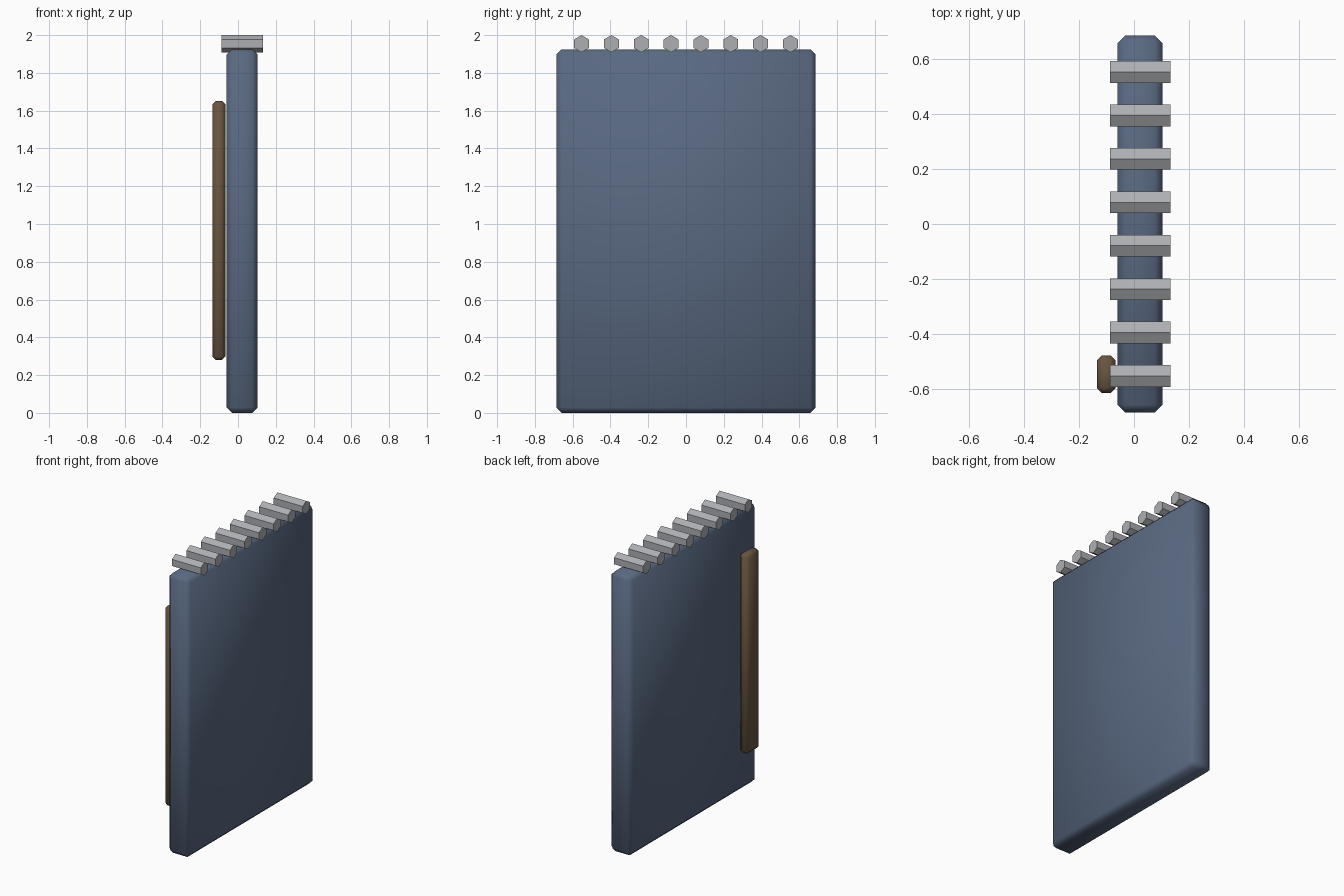
import bpy, math

if "Cube" in bpy.data.objects:
    bpy.data.objects.remove(bpy.data.objects["Cube"])


def material(name, color):
    m = bpy.data.materials.new(name)
    m.diffuse_color = (*color, 1)
    m.use_nodes = True
    m.node_tree.nodes["Principled BSDF"].inputs["Base Color"].default_value = m.diffuse_color
    return m


def chamfered_box(name, lo, hi, bevel, mat):
    size = [b - a for a, b in zip(lo, hi)]
    bpy.ops.mesh.primitive_cube_add(size=1, location=[(a + b) / 2 for a, b in zip(lo, hi)])
    ob = bpy.context.object
    ob.name = name
    ob.scale = size
    bpy.ops.object.transform_apply(location=False, rotation=False, scale=True)
    mod = ob.modifiers.new("chamfer", "BEVEL")
    mod.width = bevel
    mod.segments = 1
    bpy.ops.object.shade_smooth()
    ob.data.materials.append(mat)
    return ob


blue = material("cover_blue", (0.10, 0.14, 0.22))
brown = material("strap_brown", (0.14, 0.09, 0.05))
grey = material("ring_grey", (0.42, 0.43, 0.45))

# Notebook body
chamfered_box("notebook_body", (-0.06, -0.686, 0), (0.104, 0.686, 1.925), 0.028, blue)

# Side strip standing off the back cover
chamfered_box("pen_strip", (-0.135, -0.615, 0.28), (-0.067, -0.478, 1.652), 0.018, brown)

# Row of hexagonal binding rings, points up
for i in range(8):
    y = -0.553 + i * 0.158
    bpy.ops.mesh.primitive_cylinder_add(vertices=6, radius=0.0455, depth=0.22,
                                        location=(0.022, y, 1.9545),
                                        rotation=(0, math.pi / 2, 0))
    ring = bpy.context.object
    # Cylinder's first corner lies on local y: turn so corners point up and down
    ring.rotation_euler = (math.pi / 2, 0, math.pi / 2)
    ring.name = f"binding_ring_{i + 1}"
    ring.data.materials.append(grey)
